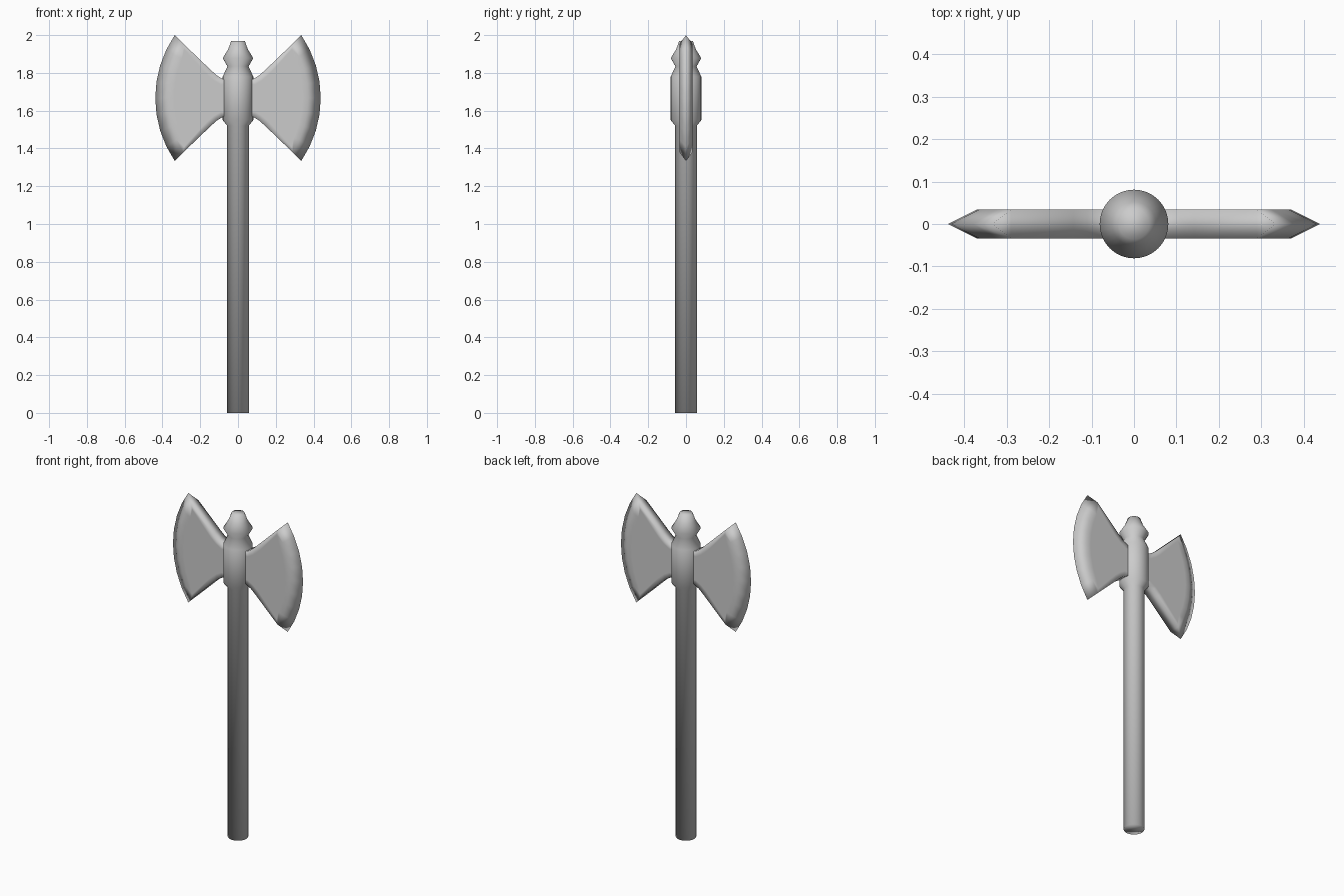
import bpy, bmesh, math

if "Cube" in bpy.data.objects:
    bpy.data.objects.remove(bpy.data.objects["Cube"])

MID_Z = 1.667    # height of the blade centre line
HALF_T = 0.034   # half thickness of the blades


def finish(name, bm):
    bmesh.ops.recalc_face_normals(bm, faces=bm.faces)
    mesh = bpy.data.meshes.new(name)
    bm.to_mesh(mesh)
    bm.free()
    mesh.shade_smooth()
    obj = bpy.data.objects.new(name, mesh)
    bpy.context.collection.objects.link(obj)
    return obj


def lathe(name, profile, sides=32):
    bm = bmesh.new()
    rings = [[bm.verts.new((r * math.cos(2 * math.pi * i / sides),
                            r * math.sin(2 * math.pi * i / sides), z))
              for i in range(sides)] for r, z in profile]
    for a, b in zip(rings, rings[1:]):
        for i in range(sides):
            j = (i + 1) % sides
            bm.faces.new((a[i], a[j], b[j], b[i]))
    bm.faces.new(rings[0])
    bm.faces.new(rings[-1])
    return finish(name, bm)


def arc(x_tip, half_h, x_mid, steps=8):
    """Points on a circular arc from upper tip to lower tip, bulging to x_mid."""
    sag = x_mid - x_tip
    rad = (half_h ** 2 + sag ** 2) / (2 * sag)
    ang = math.asin(half_h / rad)
    pts = []
    for i in range(steps + 1):
        t = ang * (1 - 2 * i / steps)
        pts.append((x_mid - rad + rad * math.cos(t), rad * math.sin(t)))
    return pts


def blade(name, side):
    bm = bmesh.new()
    neck = [(0.04, 0.092), (0.08, 0.1), (0.11, 0.118), (0.143, 0.147)]
    cheek = arc(0.29, 0.288, 0.37)
    outline = neck + cheek + [(x, -z) for x, z in reversed(neck)]

    def vert(x, y, z):
        return bm.verts.new((side * x, y, MID_Z + z))

    front = [vert(x, -HALF_T, z) for x, z in outline]
    back = [vert(x, HALF_T, z) for x, z in outline]
    edge = [vert(x, 0, z) for x, z in arc(0.335, 0.333, 0.438)]
    first, last = len(neck), len(neck) + len(cheek) - 1
    flats = [bm.faces.new(front), bm.faces.new(back)]

    # upper, lower and root walls
    n = len(outline)
    for i in range(n):
        j = (i + 1) % n
        if not first <= i < last:
            bm.faces.new((front[i], front[j], back[j], back[i]))
    # ground bevels down to the cutting edge
    for loop in (front, back):
        for k in range(len(edge) - 1):
            i = first + k
            bm.faces.new((loop[i], loop[i + 1], edge[k + 1], edge[k]))
    # pointed tips
    bm.faces.new((front[first], back[first], edge[0]))
    bm.faces.new((front[last], back[last], edge[-1]))
    # inner border keeps the cheeks flat under smooth shading
    bmesh.ops.recalc_face_normals(bm, faces=bm.faces)
    bmesh.ops.inset_individual(bm, faces=flats, thickness=0.03)
    return finish(name, bm)


# handle, socket and finial turned in one piece
lathe("handle_and_socket", [
    (0.057, 0.0), (0.057, 1.52), (0.081, 1.55), (0.081, 1.78),
    (0.056, 1.835), (0.081, 1.878), (0.052, 1.925), (0.036, 1.97)])

# twin blades
blade("blade_right", 1)
blade("blade_left", -1)
